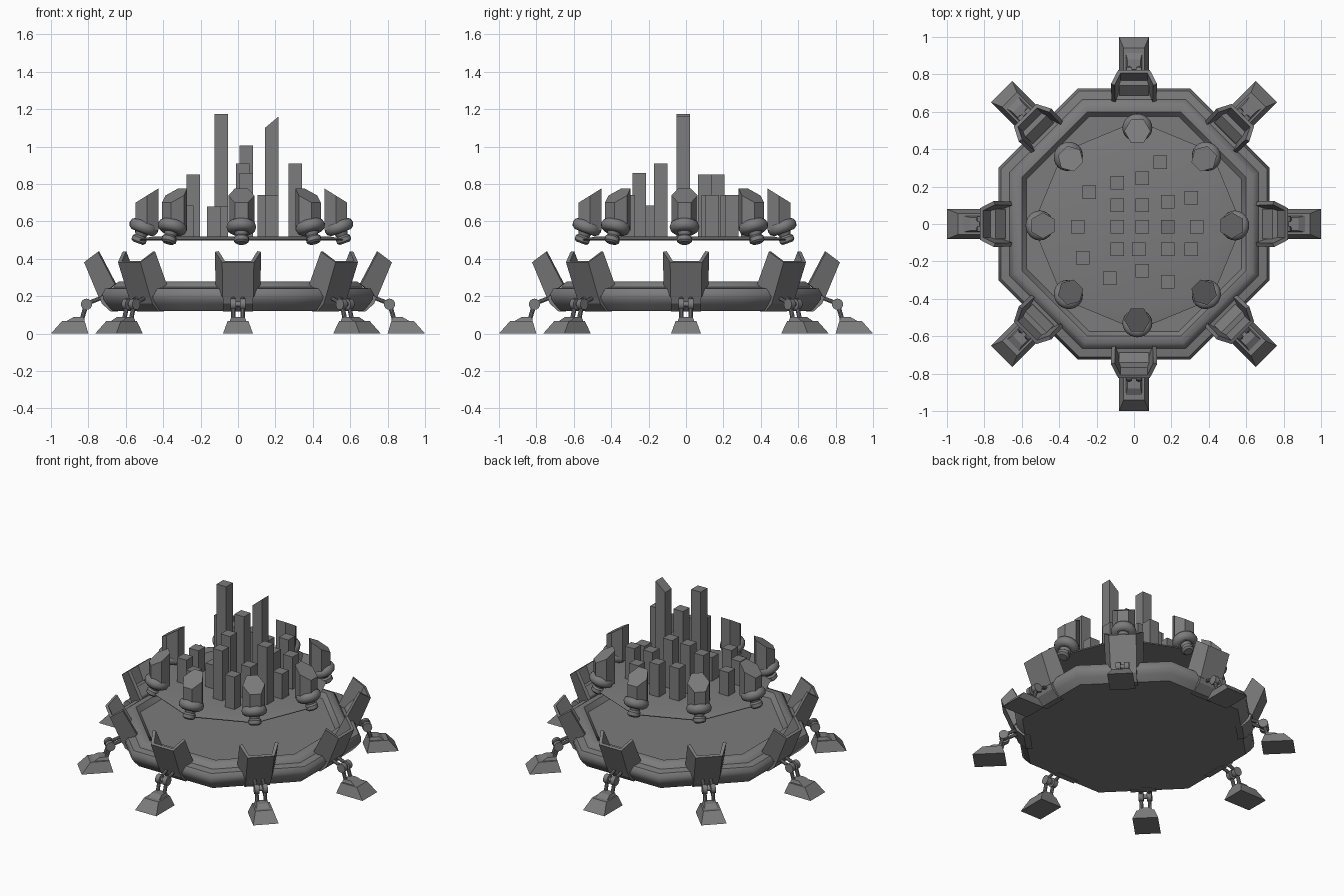
import bpy, bmesh, math
from mathutils import Matrix, Vector

if "Cube" in bpy.data.objects:
    bpy.data.objects.remove(bpy.data.objects["Cube"])

C8 = math.cos(math.pi / 8)
CITY = (0.018, -0.008, 0)
GREY = bpy.data.materials.new("dark_grey")
GREY.diffuse_color = (0.2, 0.2, 0.2, 1)
GREY.use_nodes = True
GREY.node_tree.nodes["Principled BSDF"].inputs["Base Color"].default_value = GREY.diffuse_color


def finish(name, bm, smooth=None):
    bmesh.ops.recalc_face_normals(bm, faces=bm.faces)
    me = bpy.data.meshes.new(name)
    bm.to_mesh(me)
    bm.free()
    me.materials.append(GREY)
    ob = bpy.data.objects.new(name, me)
    bpy.context.collection.objects.link(ob)
    if smooth:
        bpy.ops.object.select_all(action='DESELECT')
        ob.select_set(True)
        bpy.context.view_layer.objects.active = ob
        bpy.ops.object.shade_smooth_by_angle(angle=math.radians(smooth))
    return ob


def loft(bm, rings, caps=True):
    """Skin a stack of closed rings of points."""
    vs = [[bm.verts.new(p) for p in r] for r in rings]
    n = len(vs[0])
    for a, b in zip(vs, vs[1:]):
        for i in range(n):
            bm.faces.new((a[i], a[(i + 1) % n], b[(i + 1) % n], b[i]))
    if caps:
        bm.faces.new(vs[0][::-1])
        bm.faces.new(vs[-1])


def ngon(n, r, z, phase=0.0, cx=0.0):
    return [(cx + r * math.cos(phase + 2 * math.pi * i / n),
             r * math.sin(phase + 2 * math.pi * i / n), z) for i in range(n)]


def rect(x0, x1, w, z):
    return [(x0, -w, z), (x1, -w, z), (x1, w, z), (x0, w, z)]


def rod(bm, a, b, r, n=10):
    a, b = Vector(a), Vector(b)
    d = b - a
    m = Matrix.Translation((a + b) / 2) @ d.to_track_quat('Z', 'Y').to_matrix().to_4x4()
    bmesh.ops.create_cone(bm, cap_ends=True, segments=n, radius1=r, radius2=r,
                          depth=d.length, matrix=m)


def around(ob, centre=(0, 0, 0)):
    """Repeat a part eight times around the vertical axis."""
    ob.location = centre
    for k in range(1, 8):
        c = ob.copy()
        c.rotation_euler.z = k * math.pi / 4
        bpy.context.collection.objects.link(c)


# Octagonal hull: wide lower bulge, smaller upper ring, sunken deck
bm = bmesh.new()
profile = [(0.672, 0.122), (0.703, 0.157), (0.722, 0.185), (0.724, 0.215),
           (0.710, 0.240), (0.666, 0.248), (0.653, 0.268), (0.635, 0.279), (0.60, 0.279),
           (0.575, 0.248)]
loft(bm, [ngon(8, r / C8, z, math.pi / 8) for r, z in profile])
finish("hull", bm, 46)

# Clamps joining the hull edge to the catchers
bm = bmesh.new()
section = [(0.64, 0.117), (0.68, 0.117), (0.728, 0.16), (0.745, 0.205), (0.778, 0.295),
           (0.74, 0.30), (0.69, 0.255)]
loft(bm, [[(x, w, z) for x, z in section] for w in (-0.08, 0.08)])
around(finish("hull_clamp", bm))

# Flared catcher: outward leaning panel with two wings
bm = bmesh.new()
low = [(0.655, -0.11, 0.265), (0.735, -0.076, 0.195), (0.735, 0.076, 0.195), (0.655, 0.11, 0.265)]
top = [(0.746, -0.113, 0.439), (0.815, -0.078, 0.385), (0.815, 0.078, 0.385), (0.746, 0.113, 0.439)]
a = [bm.verts.new(p) for p in low]
b = [bm.verts.new(p) for p in top]
for i in range(3):
    bm.faces.new((a[i], a[i + 1], b[i + 1], b[i]))
ob = finish("catcher", bm)
mod = ob.modifiers.new("thickness", 'SOLIDIFY')
mod.thickness, mod.offset = 0.022, 0
around(ob)

# Leg struts, knee and ankle
bm = bmesh.new()
for y in (-0.026, 0.026):
    rod(bm, (0.72, y, 0.195), (0.81, y, 0.16), 0.011)
    rod(bm, (0.81, y, 0.16), (0.835, y, 0.075), 0.012)
    rod(bm, (0.81, y - 0.015, 0.157), (0.81, y + 0.015, 0.157), 0.03, 16)
rod(bm, (0.81, -0.03, 0.157), (0.81, 0.03, 0.157), 0.014, 12)
around(finish("leg", bm, 35))

# Stepped foot
bm = bmesh.new()
loft(bm, [rect(0.80, 1.0, 0.08, 0), rect(0.82, 0.94, 0.055, 0.068)])
loft(bm, [rect(0.82, 0.92, 0.045, 0.065), rect(0.825, 0.88, 0.036, 0.088)])
around(finish("foot", bm))

# Floating city plate
bm = bmesh.new()
loft(bm, [ngon(8, 0.555, 0.497), ngon(8, 0.56, 0.503), ngon(8, 0.48, 0.518)])
finish("city_plate", bm, 40).location = CITY

# Thruster towers: hexagonal with a slanted top
bm = bmesh.new()
base = ngon(6, 0.07, 0.55, math.pi / 6, 0.505)
roof = [(x, y, 0.738 - (x - 0.505) * 0.62) for x, y, z in base]
loft(bm, [base, roof])
around(finish("thruster_tower", bm), CITY)

# Tilted collar ring and nozzle below each tower
tilt = Matrix.Translation((0.522, 0, 0.570)) @ Matrix.Rotation(math.radians(-20), 4, 'Y')
bm = bmesh.new()
rings = []
for i in range(25):
    t = math.pi * 2 * i / 24
    rings.append([Vector(((0.046 + 0.034 * math.cos(u)) * math.cos(t),
                          (0.046 + 0.034 * math.cos(u)) * math.sin(t), 0.034 * math.sin(u)))
                  for u in [math.pi * 2 * j / 10 for j in range(10)]])
loft(bm, rings, caps=False)
bmesh.ops.remove_doubles(bm, verts=bm.verts, dist=1e-5)
bm.transform(tilt)
around(finish("thruster_collar", bm, 50), CITY)

bm = bmesh.new()
loft(bm, [ngon(16, r, z) for r, z in
          [(0.028, -0.092), (0.040, -0.082), (0.040, -0.06), (0.030, -0.05), (0.045, -0.01), (0.045, 0.02)]])
bm.transform(tilt)
around(finish("thruster_nozzle", bm, 35), CITY)

# City towers: x, y, roof height
towers = [(-.24, .17, .85), (-.09, .22, .74), (.045, .245, .74), (.14, .33, .74),
          (.305, .14, .74), (.18, .12, .74), (.045, .10, .85), (-.09, .10, .85),
          (-.30, -.015, .68), (-.09, -.015, 1.175), (.045, -.015, 1.005), (.18, -.015, 1.13),
          (.335, -.015, .69), (-.09, -.135, .68), (.045, -.135, .91), (.18, -.135, .74),
          (.305, -.135, .91), (-.275, -.18, .685), (-.13, -.29, .68), (.045, -.25, .86),
          (.18, -.31, .74)]
bm = bmesh.new()
for x, y, h in towers:
    s = 0.03 if h == 1.13 else 0  # one tower has a slanted roof
    if (x, y) == (.045, -.135):
        x = .025
    q = [(x + i * 0.036, y + j * 0.036, i) for i, j in ((-1, -1), (1, -1), (1, 1), (-1, 1))]
    loft(bm, [[(px, py, 0.505) for px, py, i in q], [(px, py, h + s * i) for px, py, i in q]])
finish("city_towers", bm)
